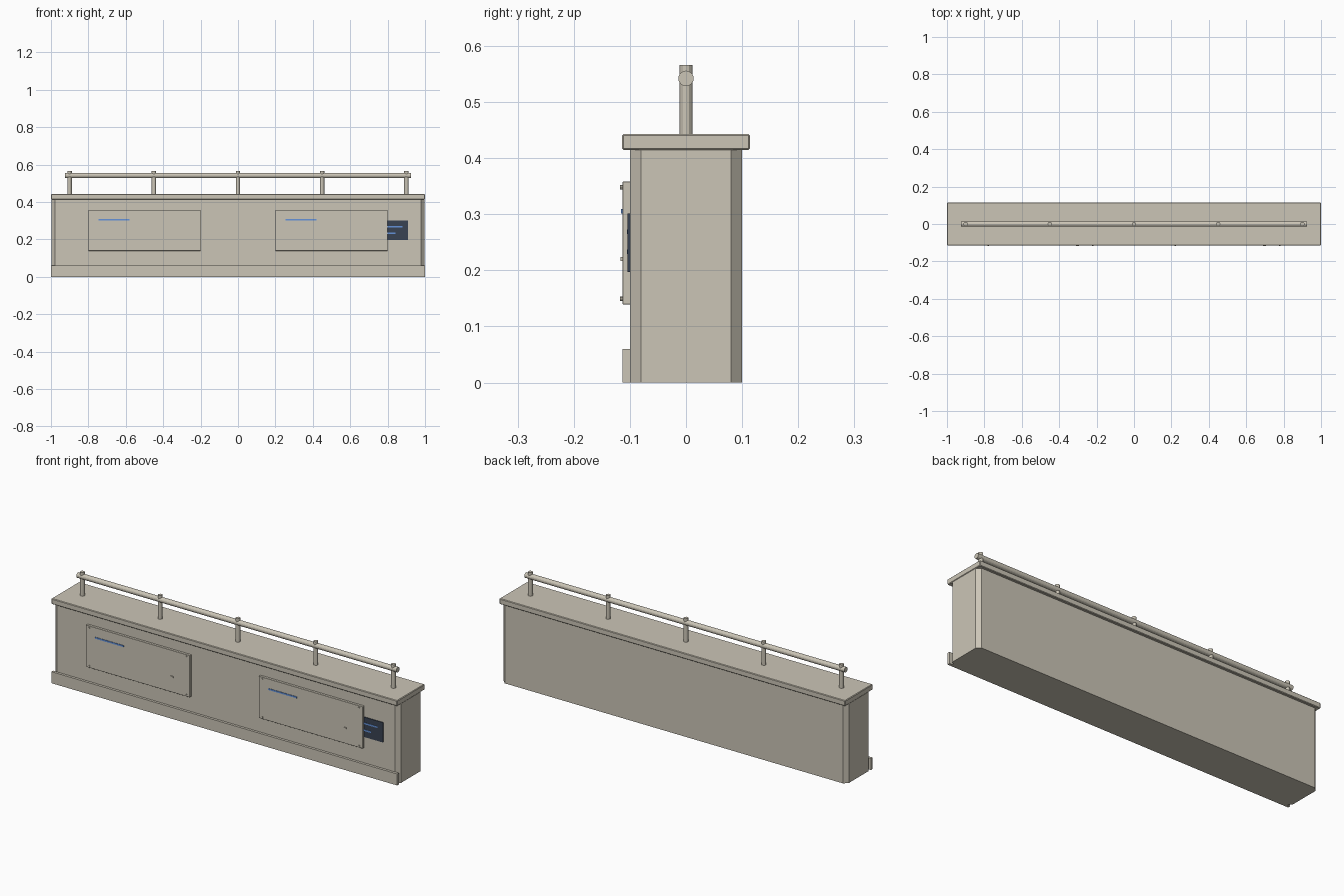
import bpy, bmesh, math

if "Cube" in bpy.data.objects:
    bpy.data.objects.remove(bpy.data.objects["Cube"])


def material(name, rgb):
    m = bpy.data.materials.new(name)
    m.diffuse_color = (*rgb, 1)
    m.use_nodes = True
    m.node_tree.nodes["Principled BSDF"].inputs["Base Color"].default_value = m.diffuse_color
    return m


BEIGE = material("warm_beige", (0.60, 0.56, 0.47))
DARK = material("dark_slate", (0.04, 0.055, 0.085))
BLUE = material("light_blue", (0.13, 0.29, 0.70))


def finish(bm, name, mat):
    bmesh.ops.recalc_face_normals(bm, faces=bm.faces)
    me = bpy.data.meshes.new(name)
    bm.to_mesh(me)
    bm.free()
    me.materials.append(mat)
    ob = bpy.data.objects.new(name, me)
    bpy.context.collection.objects.link(ob)
    return ob


def box(name, lo, hi, mat=BEIGE, bevel=0.0):
    bm = bmesh.new()
    bmesh.ops.create_cube(bm, size=1)
    for v in bm.verts:
        v.co = [(a + b) / 2 + c * (b - a) for a, b, c in zip(lo, hi, v.co)]
    if bevel:
        bmesh.ops.bevel(bm, geom=bm.edges[:], offset=bevel, segments=1, affect='EDGES')
    return finish(bm, name, mat)


def rod(name, center, radius, length, axis='Z', sides=12):
    bm = bmesh.new()
    bmesh.ops.create_cone(bm, cap_ends=True, segments=sides, radius1=radius,
                          radius2=radius, depth=length)
    ob = finish(bm, name, BEIGE)
    ob.location = center
    ob.rotation_euler = {'X': (0, math.pi / 2, 0), 'Y': (math.pi / 2, 0, 0), 'Z': (0, 0, 0)}[axis]
    return ob


# Counter body with chamfered upright corners
bm = bmesh.new()
bmesh.ops.create_cube(bm, size=1)
for v in bm.verts:
    v.co = (v.co.x * 1.996, v.co.y * 0.2, (v.co.z + 0.5) * 0.414)
upright = [e for e in bm.edges if abs(e.verts[0].co.z - e.verts[1].co.z) > 0.1]
bmesh.ops.bevel(bm, geom=upright, offset=0.02, segments=1, affect='EDGES')
finish(bm, "counter_body", BEIGE)

# Worktop and front kick board
box("worktop", (-1, -0.114, 0.414), (1, 0.114, 0.443), bevel=0.003)
box("kick_board", (-1, -0.113, 0), (1, -0.099, 0.06))

# Front panels with stripe, corner screws and lock
for side, cx in (("left", -0.5), ("right", 0.5)):
    box(side + "_panel", (cx - 0.3, -0.113, 0.139), (cx + 0.3, -0.099, 0.358), bevel=0.001)
    box(side + "_panel_stripe", (cx - 0.245, -0.1155, 0.301), (cx - 0.08, -0.112, 0.309), BLUE)
    for sx in (-0.28, 0.28):
        for z in (0.149, 0.348):
            rod(side + "_panel_screw", (cx + sx, -0.115, z), 0.004, 0.006, 'Y', 8)
    box(side + "_panel_lock", (cx + 0.19, -0.1165, 0.217), (cx + 0.206, -0.112, 0.224))

# Dark display plate with blue lines
box("display", (0.69, -0.104, 0.197), (0.91, -0.099, 0.301), DARK)
for x, z in ((0.88, 0.269), (0.842, 0.233)):
    box("display_line", (0.72, -0.1055, z - 0.004), (x, -0.1035, z + 0.004), BLUE)

# Top rail on five posts
rod("rail", (0, 0, 0.542), 0.0138, 1.85, 'X', 16)
for i in range(-2, 3):
    rod("rail_post", (i * 0.45, 0, 0.504), 0.0115, 0.124)
